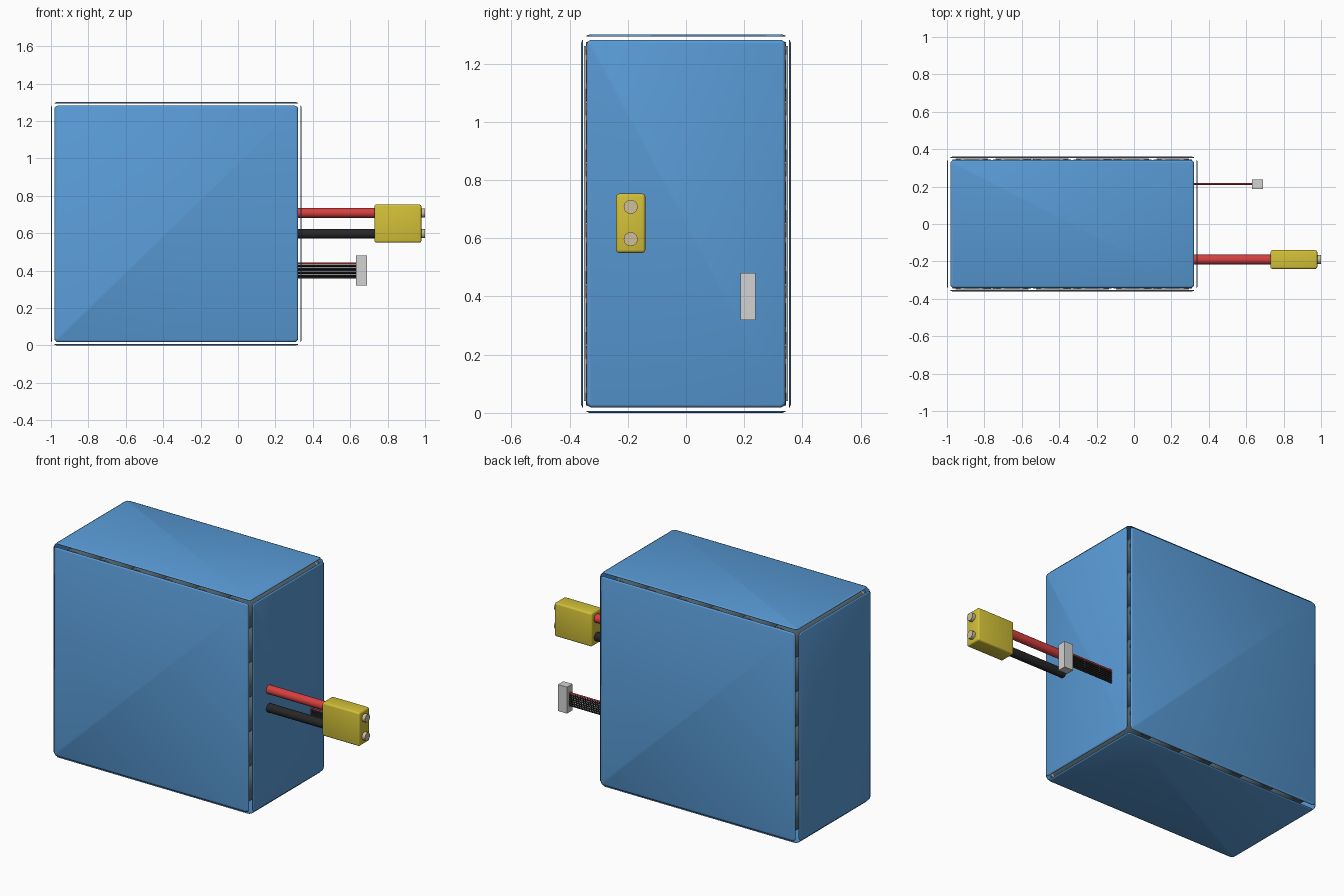
import bpy
import bmesh
import math
from mathutils import Matrix, Vector

if "Cube" in bpy.data.objects:
    bpy.data.objects.remove(bpy.data.objects["Cube"])


def material(name, r, g, b):
    mat = bpy.data.materials.new(name)
    mat.use_nodes = True
    mat.diffuse_color = (r, g, b, 1)
    mat.node_tree.nodes["Principled BSDF"].inputs["Base Color"].default_value = (r, g, b, 1)
    return mat


BLUE = material("wrap blue", 0.10, 0.33, 0.68)
SLATE = material("cell slate", 0.10, 0.15, 0.18)
NICKEL = material("nickel grey", 0.50, 0.50, 0.48)
SALMON = material("insulator salmon", 0.70, 0.22, 0.15)
YELLOW = material("plug yellow", 0.65, 0.53, 0.04)
GOLD = material("pin gold", 0.62, 0.52, 0.33)
RED = material("wire red", 0.68, 0.05, 0.05)
BLACK = material("wire black", 0.02, 0.02, 0.02)
WHITE = material("socket white", 0.65, 0.65, 0.65)


def finish(name, bm, mat, smooth=True):
    mesh = bpy.data.meshes.new(name)
    bm.to_mesh(mesh)
    bm.free()
    mesh.materials.append(mat)
    obj = bpy.data.objects.new(name, mesh)
    bpy.context.collection.objects.link(obj)
    if smooth:
        bpy.ops.object.select_all(action="DESELECT")
        obj.select_set(True)
        bpy.context.view_layer.objects.active = obj
        bpy.ops.object.shade_smooth_by_angle(angle=math.radians(35))
    return obj


def box(name, lo, hi, mat, bevel=0.0):
    lo, hi = Vector(lo), Vector(hi)
    bm = bmesh.new()
    bmesh.ops.create_cube(bm, size=1, matrix=Matrix.Translation((lo + hi) / 2) @ Matrix.Diagonal((*(hi - lo), 1)))
    if bevel:
        bmesh.ops.bevel(bm, geom=bm.edges[:], offset=bevel, segments=3, profile=0.5, affect="EDGES")
    return finish(name, bm, mat, bevel > 0)


def rod(name, start, end, radius, mat, sides=24):
    start, end = Vector(start), Vector(end)
    turn = (end - start).to_track_quat("Z", "Y").to_matrix().to_4x4()
    bm = bmesh.new()
    bmesh.ops.create_cone(bm, cap_ends=True, segments=sides, radius1=radius, radius2=radius,
                          depth=(end - start).length, matrix=Matrix.Translation((start + end) / 2) @ turn)
    return finish(name, bm, mat)


# Six thin wrap panels, separated at the edges, with gently curled rims
CENTRE = Vector((-0.33, 0, 0.65))
HALF = Vector((0.67, 0.36, 0.65))
GAP = 0.018


def panel(name, axis, sign):
    u, v = [(1, 2), (2, 0), (0, 1)][axis]
    normal, du, dv = Vector(), Vector(), Vector()
    normal[axis], du[u], dv[v] = sign, 1, sign
    bm = bmesh.new()
    bmesh.ops.create_grid(bm, x_segments=1, y_segments=1, size=1,
                          matrix=Matrix.Diagonal((HALF[u] - GAP, HALF[v] - GAP, 1, 1)))
    bmesh.ops.bevel(bm, geom=bm.verts[:], offset=0.02, segments=4, profile=0.5, affect="VERTICES")
    bmesh.ops.inset_region(bm, faces=bm.faces[:], thickness=0.01, depth=0.004, use_boundary=True)
    frame = Matrix((du, dv, normal)).transposed().to_4x4()
    frame.translation = CENTRE + normal * (HALF[axis] - 0.004)
    bmesh.ops.transform(bm, matrix=frame, verts=bm.verts)
    bmesh.ops.recalc_face_normals(bm, faces=bm.faces)
    if max(bm.faces, key=lambda f: f.calc_area()).normal.dot(normal) < 0:
        bmesh.ops.reverse_faces(bm, faces=bm.faces[:])
    obj = finish(name, bm, BLUE)
    mod = obj.modifiers.new("thickness", "SOLIDIFY")
    mod.thickness, mod.offset = 0.003, -1


for name, axis, sign in [("left_panel", 0, 1), ("right_panel", 0, -1), ("back_panel", 1, 1),
                         ("front_panel", 1, -1), ("top_panel", 2, 1), ("bottom_panel", 2, -1)]:
    panel(name, axis, sign)

# Six by six block of round cells lying front to back, with insulating rings
PITCH_X, PITCH_Z = 0.215, 0.209
for col in range(6):
    for row in range(6):
        x = CENTRE.x + (col - 2.5) * PITCH_X
        z = CENTRE.z + (row - 2.5) * PITCH_Z
        rod("cell", (x, -0.338, z), (x, 0.338, z), 0.104, SLATE)
        for s in (-1, 1):
            rod("cell_insulator", (x, s * 0.338, z), (x, s * 0.344, z), 0.102, SALMON)

# Nickel plates joining neighbouring columns, staggered between the two ends
for s, groups in [(-1, [(0, 2), (2, 4), (4, 6)]), (1, [(0, 1), (1, 3), (3, 5), (5, 6)])]:
    for first, last in groups:
        x0 = CENTRE.x + (first - 3) * PITCH_X + 0.02
        x1 = CENTRE.x + (last - 3) * PITCH_X - 0.02
        y0, y1 = sorted((s * 0.344, s * 0.351))
        box("nickel_plate", (x0, y0, 0.04), (x1, y1, 1.26), NICKEL)

# Main power leads with their plug and pins
PLUG_Y = -0.19
box("power_plug", (0.73, -0.24, 0.55), (0.98, -0.14, 0.753), YELLOW, 0.01)
for name, z, mat in [("positive", 0.708, RED), ("negative", 0.597, BLACK)]:
    rod(name + "_lead", (0.3, PLUG_Y, z), (0.74, PLUG_Y, z), 0.026, mat)
    rod(name + "_pin", (0.9, PLUG_Y, z), (1.0, PLUG_Y, z), 0.024, GOLD)

# Flat balance lead of seven thin wires and its socket
for i in range(7):
    z = 0.437 - i * 0.0125
    rod("balance_wire", (0.3, 0.214, z), (0.64, 0.214, z), 0.005, BLACK if i else RED, 12)
box("balance_socket", (0.63, 0.187, 0.32), (0.69, 0.239, 0.48), WHITE)
